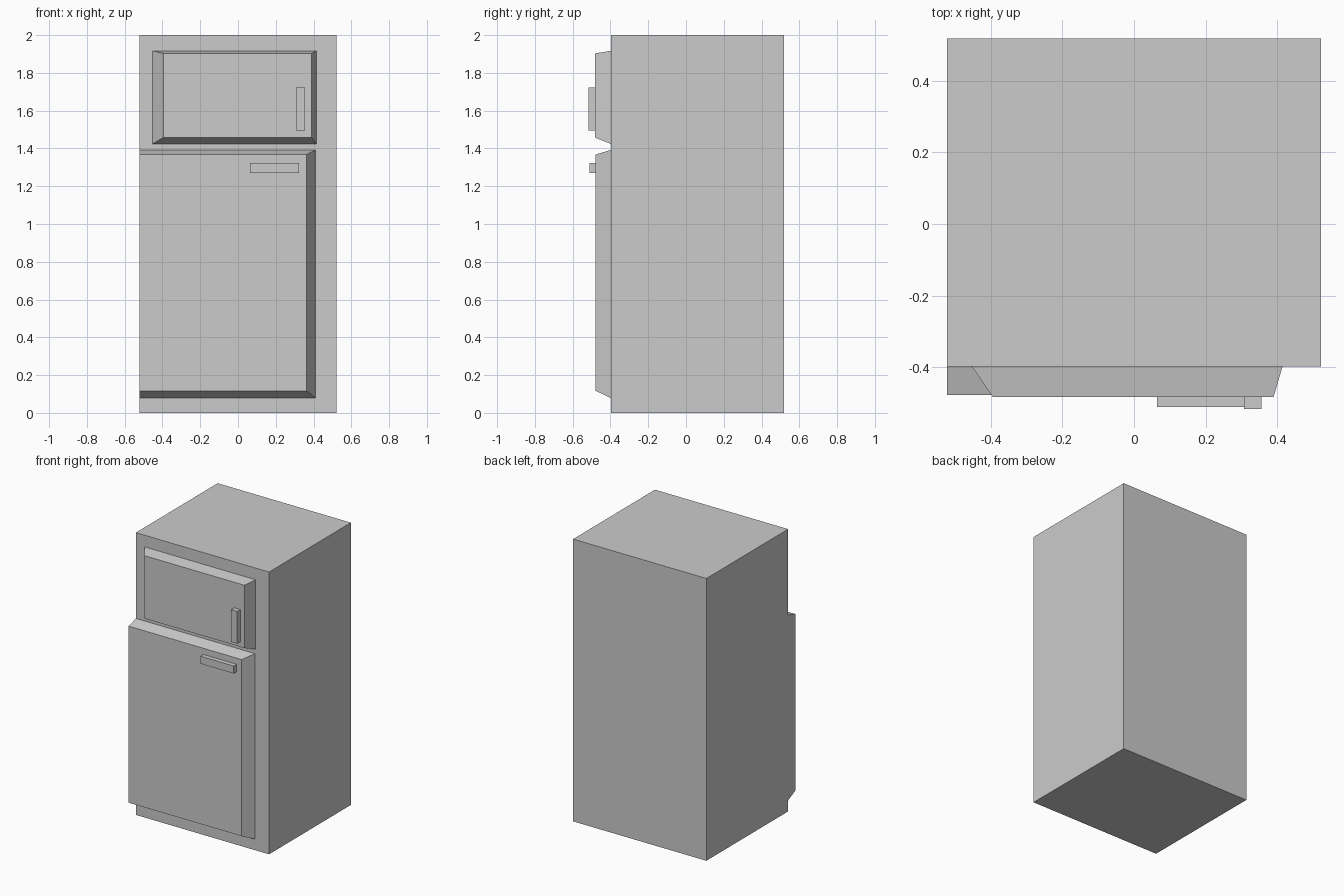
import bpy, bmesh

if "Cube" in bpy.data.objects:
    bpy.data.objects.remove(bpy.data.objects["Cube"])


def tapered_block(name, back, front):
    """Block between two xz rectangles, each given as (y, x0, x1, z0, z1)."""
    bm = bmesh.new()
    rings = []
    for y, x0, x1, z0, z1 in (front, back):
        corners = ((x0, z0), (x1, z0), (x1, z1), (x0, z1))
        rings.append([bm.verts.new((x, y, z)) for x, z in corners])
    f, b = rings
    bm.faces.new(f)
    bm.faces.new(b[::-1])
    for i in range(4):
        j = (i + 1) % 4
        bm.faces.new((f[j], f[i], b[i], b[j]))
    bmesh.ops.recalc_face_normals(bm, faces=bm.faces)
    mesh = bpy.data.meshes.new(name)
    bm.to_mesh(mesh)
    bm.free()
    obj = bpy.data.objects.new(name, mesh)
    bpy.context.collection.objects.link(obj)
    return obj


def box(name, y_back, y_front, *rect):
    return tapered_block(name, (y_back, *rect), (y_front, *rect))


BODY_Y = -0.398
UPPER_Y = -0.483
LOWER_Y = -0.478

# Cabinet
box("cabinet", 0.518, BODY_Y, -0.522, 0.522, 0, 2)

# Doors with sloped edges; the lower one is flush with the left side
tapered_block("freezer_door",
              (BODY_Y, -0.453, 0.415, 1.424, 1.917),
              (UPPER_Y, -0.395, 0.39, 1.458, 1.903))
tapered_block("main_door",
              (BODY_Y, -0.522, 0.411, 0.078, 1.392),
              (LOWER_Y, -0.522, 0.363, 0.117, 1.368))

# Handles
box("freezer_handle", UPPER_Y, -0.517, 0.307, 0.356, 1.494, 1.722)
box("main_handle", LOWER_Y, -0.511, 0.064, 0.324, 1.271, 1.324)
